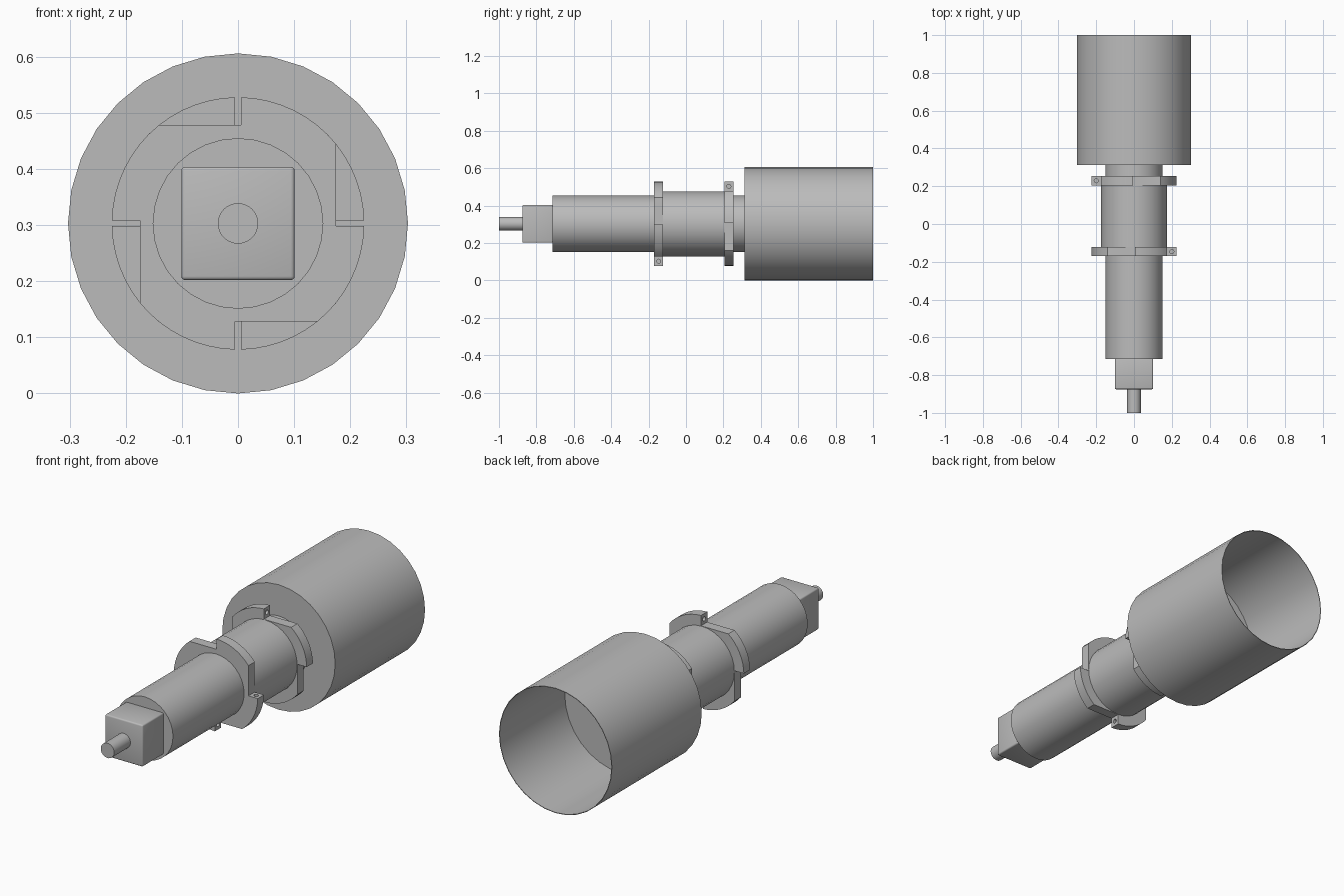
import bpy, bmesh, math
from mathutils import Vector, Matrix

if "Cube" in bpy.data.objects:
    bpy.data.objects.remove(bpy.data.objects["Cube"], do_unlink=True)

AXIS_Z = 0.303   # height of the long axis
SIDES = 32

grey = bpy.data.materials.new("plain_grey")
grey.use_nodes = True
grey.diffuse_color = (0.5, 0.5, 0.5, 1)
grey.node_tree.nodes["Principled BSDF"].inputs["Base Color"].default_value = (0.5, 0.5, 0.5, 1)


def finish(name, bm, smooth=True):
    bmesh.ops.recalc_face_normals(bm, faces=bm.faces[:])
    mesh = bpy.data.meshes.new(name)
    bm.to_mesh(mesh)
    bm.free()
    mesh.materials.append(grey)
    obj = bpy.data.objects.new(name, mesh)
    obj.location.z = AXIS_Z
    bpy.context.collection.objects.link(obj)
    bpy.ops.object.select_all(action='DESELECT')
    obj.select_set(True)
    bpy.context.view_layer.objects.active = obj
    if smooth:
        bpy.ops.object.shade_smooth_by_angle(angle=math.radians(30))
    return obj


def lathe(name, profile):
    """Revolve (radius, y) points about the long axis, capping both ends."""
    bm = bmesh.new()
    rings = []
    for r, y in profile:
        angles = [2 * math.pi * i / SIDES for i in range(SIDES)]
        rings.append([bm.verts.new((r * math.cos(a), y, r * math.sin(a))) for a in angles])
    for a, b in zip(rings, rings[1:]):
        for i in range(SIDES):
            j = (i + 1) % SIDES
            bm.faces.new((a[i], a[j], b[j], b[i]))
    bm.faces.new(rings[0])
    bm.faces.new(rings[-1])
    return finish(name, bm)


def pinwheel_flange(name, y0, y1, side):
    """Four-lobed flange; side = -1 mirrors the direction of the lobes."""
    outer, inner, gap = 0.225, 0.175, 0.005
    start, end = math.acos(gap / outer), math.acos(inner / outer)
    lobe = [Vector((gap, 0, inner))]
    for i in range(9):
        a = start + (end - start) * i / 8
        lobe.append(Vector((outer * math.cos(a), 0, outer * math.sin(a))))
    bm = bmesh.new()
    verts = []
    for k in range(4):
        turn = Matrix.Rotation(k * math.pi / 2, 3, 'Y')
        for p in lobe:
            q = turn @ p
            verts.append(bm.verts.new((side * q.x, y0, q.z)))
    face = bm.faces.new(verts)
    extruded = bmesh.ops.extrude_face_region(bm, geom=[face], use_keep_orig=True)
    top = [v for v in extruded["geom"] if isinstance(v, bmesh.types.BMVert)]
    bmesh.ops.translate(bm, verts=top, vec=(0, y1 - y0, 0))
    flange = finish(name, bm)

    # bolt holes drilled into the step of each lobe
    cut = bmesh.new()
    for k in range(4):
        place = (Matrix.Rotation(side * k * math.pi / 2, 4, 'Y')
                 @ Matrix.Translation((side * gap, (y0 + y1) / 2, (outer + inner) / 2))
                 @ Matrix.Rotation(math.pi / 2, 4, 'Y'))
        bmesh.ops.create_cone(cut, cap_ends=True, segments=12, radius1=0.011,
                              radius2=0.011, depth=0.08, matrix=place)
    cutter = finish("hole_cutter", cut, smooth=False)
    cutter.hide_render = True
    mod = flange.modifiers.new("holes", 'BOOLEAN')
    mod.object = cutter
    mod.operation = 'DIFFERENCE'
    mod.solver = 'EXACT'
    bpy.context.view_layer.objects.active = flange
    bpy.ops.object.modifier_apply(modifier=mod.name)
    bpy.data.objects.remove(cutter, do_unlink=True)


# turned parts
lathe("drive_shaft", [(0.036, -1.0), (0.036, -0.87)])
lathe("main_barrel", [(0.152, -0.715), (0.152, 0.32)])
lathe("sleeve", [(0.174, -0.13), (0.174, 0.22)])
lathe("open_cup", [(0.303, 0.312), (0.303, 1.0), (0.3, 1.0), (0.3, 0.5)])

# square block with softened edges
bm = bmesh.new()
bmesh.ops.create_cube(bm, size=1)
bmesh.ops.scale(bm, verts=bm.verts[:], vec=(0.202, 0.165, 0.202))
bmesh.ops.translate(bm, verts=bm.verts[:], vec=(0, -0.7925, 0))
bmesh.ops.bevel(bm, geom=bm.edges[:], offset=0.007, segments=3, profile=0.5, affect='EDGES')
finish("square_block", bm)

# flanges, the rear one mirrored
pinwheel_flange("front_flange", -0.17, -0.122, 1)
pinwheel_flange("rear_flange", 0.205, 0.253, -1)
